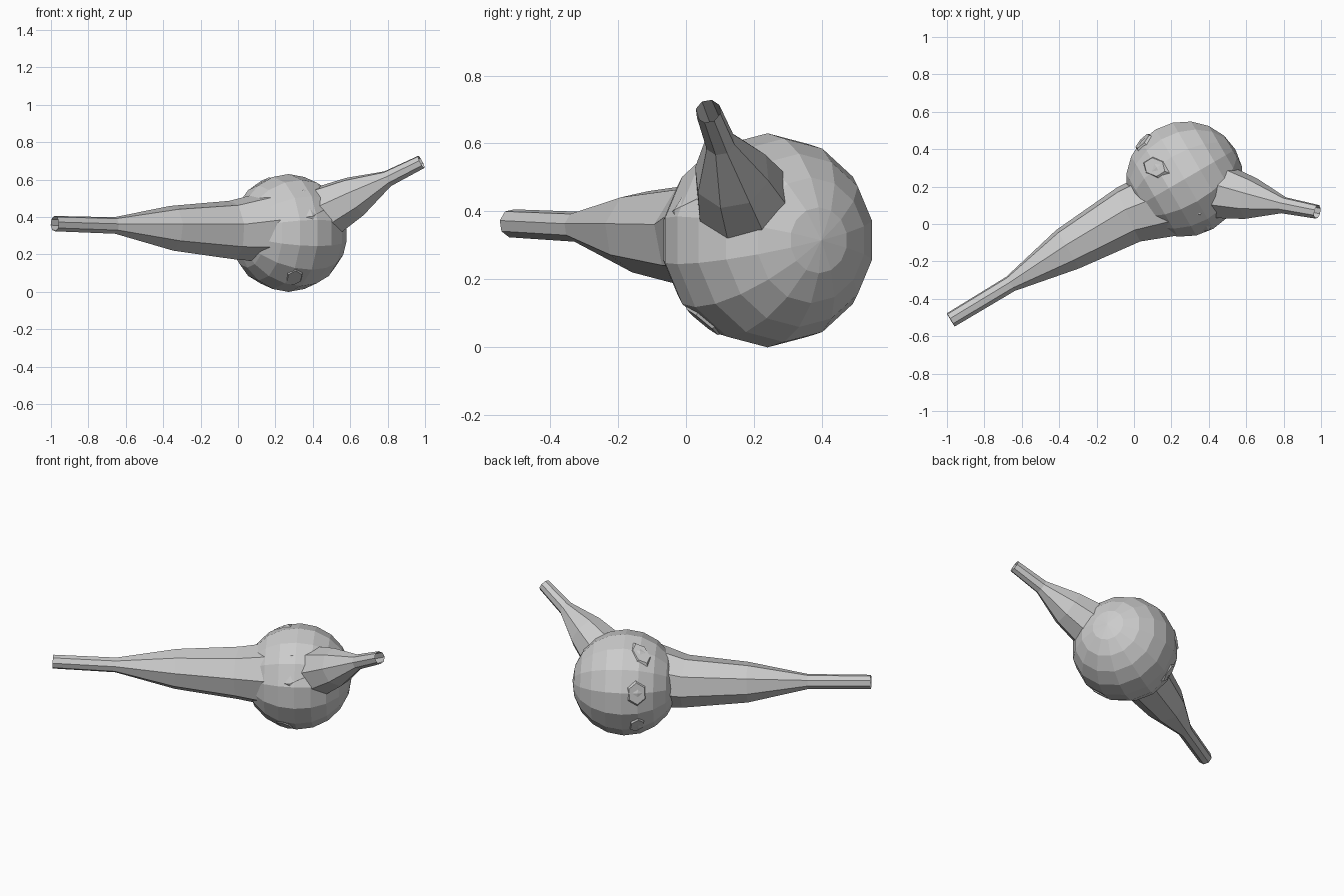
import bpy, bmesh, math
from mathutils import Vector, Matrix

if "Cube" in bpy.data.objects:
    bpy.data.objects.remove(bpy.data.objects["Cube"])


def finish(bm, name):
    bmesh.ops.recalc_face_normals(bm, faces=bm.faces[:])
    me = bpy.data.meshes.new(name)
    bm.to_mesh(me)
    bm.free()
    ob = bpy.data.objects.new(name, me)
    bpy.context.collection.objects.link(ob)
    return ob


def tube(name, path, sides=8, turn=0.0):
    """Open tube through (x, y, z, radius) stations."""
    bm = bmesh.new()
    pts = [Vector(p[:3]) for p in path]
    rings = []
    for i, p in enumerate(path):
        d = (pts[min(i + 1, len(pts) - 1)] - pts[max(i - 1, 0)]).normalized()
        side = d.cross(Vector((0, 0, 1))).normalized()
        up = side.cross(d)
        rings.append([bm.verts.new(pts[i] + p[3] * (
            side * math.cos(turn + math.tau * k / sides) +
            up * math.sin(turn + math.tau * k / sides))) for k in range(sides)])
    for a, b in zip(rings, rings[1:]):
        for k in range(sides):
            j = (k + 1) % sides
            bm.faces.new((a[k], a[j], b[j], b[k]))
    return finish(bm, name)


AXIS = Vector((0.86, 0.5, 0)).normalized()
CENTRE = Vector((0.27, 0.24, 0.315))

# round bulb, its pole pointing along the long tube
bm = bmesh.new()
rot = AXIS.to_track_quat('Z', 'Y').to_matrix().to_4x4()
bmesh.ops.create_uvsphere(bm, u_segments=14, v_segments=10, radius=0.315,
                          matrix=Matrix.Translation(CENTRE) @ rot)
finish(bm, "bulb")

# long tapering tube that widens and bends inside the bulb
tube("long_tube", [
    (-0.98, -0.513, 0.365, 0.042),
    (-0.66, -0.32, 0.355, 0.045),
    (-0.355, -0.135, 0.34, 0.122),
    (-0.03, 0.05, 0.33, 0.16),
    (0.35, 0.18, 0.36, 0.225),
    (0.47, 0.18, 0.41, 0.15),
], 8, 0.2)

# short tapering tube rising to the right
tube("short_tube", [
    (0.36, 0.20, 0.385, 0.15),
    (0.475, 0.17, 0.43, 0.148),
    (0.625, 0.135, 0.51, 0.115),
    (0.80, 0.10, 0.605, 0.045),
    (0.98, 0.065, 0.695, 0.038),
], 8, 0.2)

# shallow raised patches on the bulb: direction, length, width
patches = [((-0.5, 0.2, 0.8), 0.12, 0.08), ((-0.72, 0.65, 0.2), 0.11, 0.09),
           ((0.1, -0.6, -0.75), 0.10, 0.07), ((-0.6, 0.5, -0.5), 0.10, 0.07)]
for i, (d, ln, wd) in enumerate(patches):
    d = Vector(d).normalized()
    bm = bmesh.new()
    m = Matrix.Translation(CENTRE + d * 0.285) @ d.to_track_quat('Z', 'Y').to_matrix().to_4x4()
    bmesh.ops.create_cone(bm, cap_ends=True, segments=6, radius1=1, radius2=0.6, depth=0.05,
                          matrix=m @ Matrix.Diagonal((wd, ln, 1, 1)))
    finish(bm, f"raised_patch_{i + 1}")
